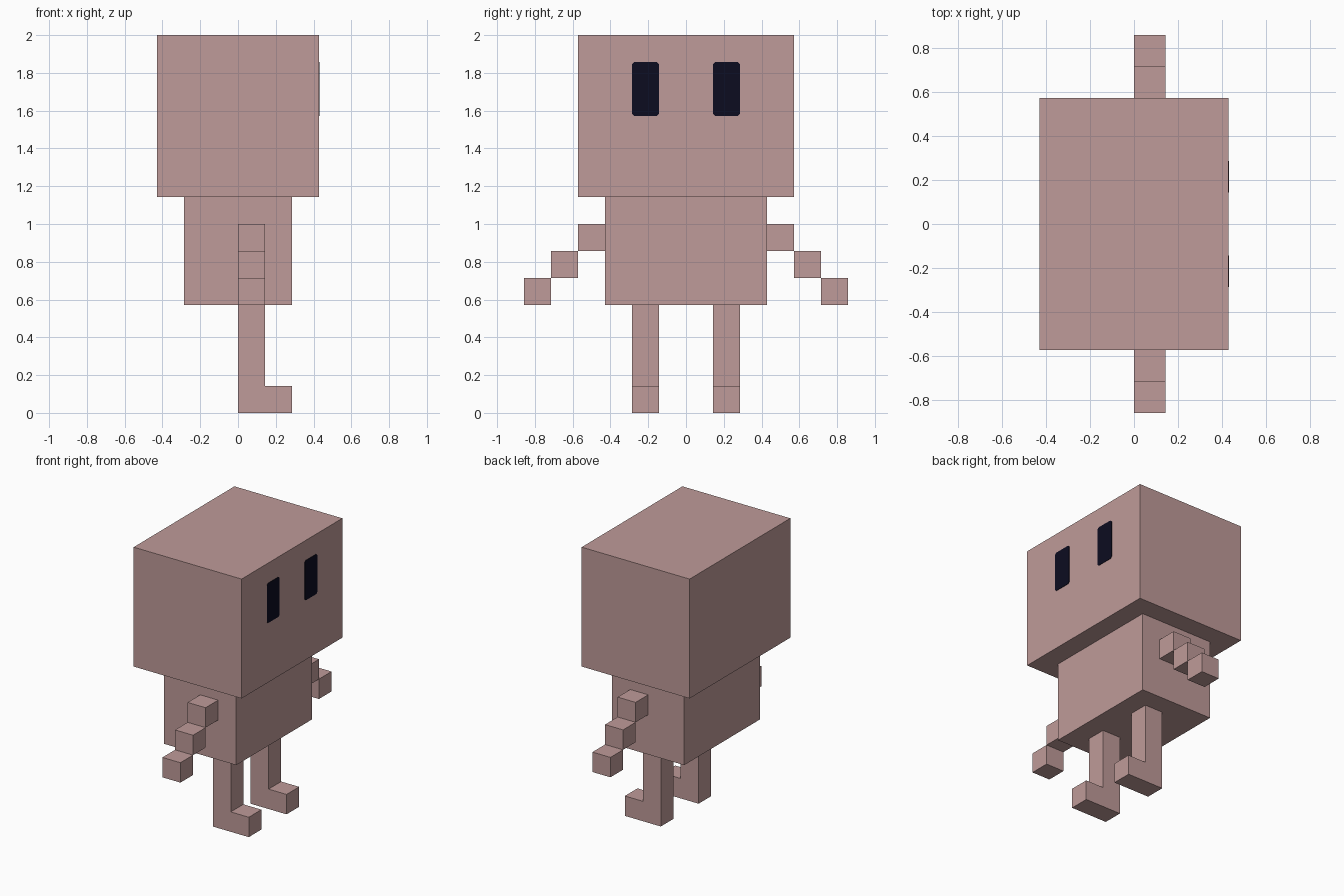
import bpy
import bmesh
from mathutils import Vector

if "Cube" in bpy.data.objects:
    bpy.data.objects.remove(bpy.data.objects["Cube"], do_unlink=True)

U = 1 / 7  # block size: the figure is 14 blocks tall


def material(name, color):
    mat = bpy.data.materials.new(name)
    mat.use_nodes = True
    mat.diffuse_color = color
    bsdf = mat.node_tree.nodes["Principled BSDF"]
    bsdf.inputs["Base Color"].default_value = color
    bsdf.inputs["Roughness"].default_value = 0.8
    return mat


SKIN = material("dusty pink", (0.52, 0.328, 0.319, 1))
DARK = material("midnight blue", (0.0037, 0.0037, 0.0144, 1))


def finish(name, bm, mat):
    bmesh.ops.recalc_face_normals(bm, faces=bm.faces)
    mesh = bpy.data.meshes.new(name)
    bm.to_mesh(mesh)
    bm.free()
    mesh.materials.append(mat)
    obj = bpy.data.objects.new(name, mesh)
    bpy.context.collection.objects.link(obj)
    return obj


def boxes(name, spans, mat=SKIN):
    """Each span is a low and a high corner, in blocks."""
    bm = bmesh.new()
    for low, high in spans:
        low, high = Vector(low) * U, Vector(high) * U
        verts = bmesh.ops.create_cube(bm, size=1)["verts"]
        bmesh.ops.scale(bm, vec=high - low, verts=verts)
        bmesh.ops.translate(bm, vec=(low + high) / 2, verts=verts)
    return finish(name, bm, mat)


def prism(name, points, depth, mat):
    """Extrude a flat outline along the depth vector."""
    bm = bmesh.new()
    face = bm.faces.new([bm.verts.new(p) for p in points])
    top = bmesh.ops.extrude_face_region(bm, geom=[face], use_keep_orig=True)["geom"]
    verts = [g for g in top if isinstance(g, bmesh.types.BMVert)]
    bmesh.ops.translate(bm, vec=depth, verts=verts)
    return finish(name, bm, mat)


# Head and torso
boxes("head", [((-3, -4, 8), (3, 4, 14))])
boxes("torso", [((-2, -3, 4), (2, 3, 8))])

# The face looks along +x, so the figure's own left side is +y
LEG = [(0, 0), (2, 0), (2, 1), (1, 1), (1, 4), (0, 4)]
for side, s in (("left", 1), ("right", -1)):
    # Arm: three blocks stepping down and outward
    steps = []
    for i in range(3):
        y0, y1 = sorted((s * (3 + i), s * (4 + i)))
        steps.append(((0, y0, 6 - i), (1, y1, 7 - i)))
    boxes(side + "_arm", steps)

    # Leg with a foot pointing forward
    prism(side + "_leg", [(x * U, s * U, z * U) for x, z in LEG],
          (0, s * U, 0), SKIN)

    # Eye: thin plate with clipped corners
    cy, cz, hy, hz, c = s * 1.5 * U, 12 * U, U / 2, U, 0.012
    outline = [(hy, hz - c), (hy - c, hz), (c - hy, hz), (-hy, hz - c),
               (-hy, c - hz), (c - hy, -hz), (hy - c, -hz), (hy, c - hz)]
    prism(side + "_eye", [(3 * U - 0.001, cy + y, cz + z) for y, z in outline],
          (0.004, 0, 0), DARK)
